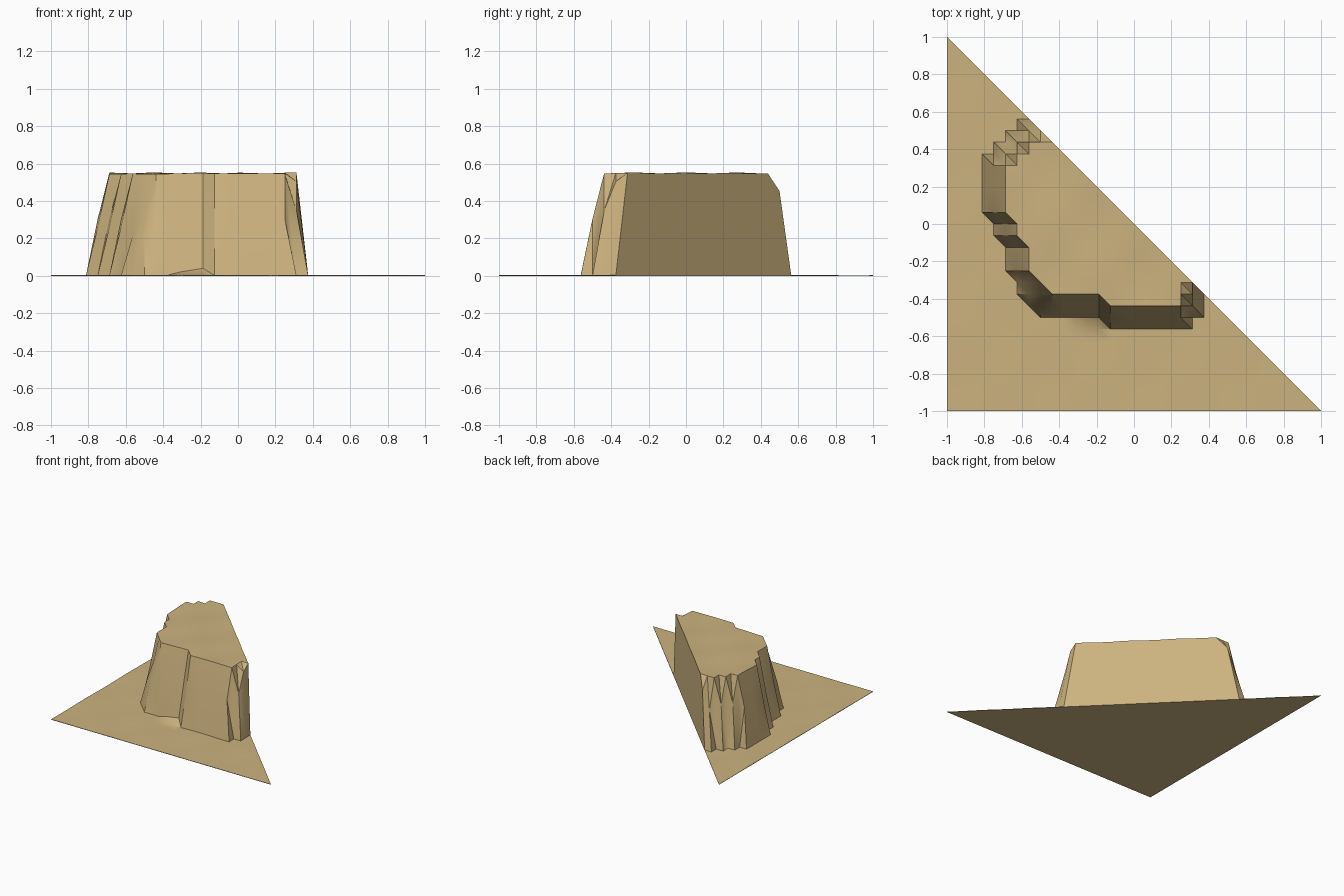
import bpy, bmesh, math
from mathutils import Vector

if "Cube" in bpy.data.objects:
    bpy.data.objects.remove(bpy.data.objects["Cube"])

S = 1 / 16      # grid spacing
N = 32          # cells per side
TOP = 0.547     # plateau height
BASE = 0.003    # plain height

# Foot and rim of the cliff, in grid cells (x, y); both close beyond the cut diagonal
FOOT = [(-9, 9), (-10, 9), (-10, 8), (-11, 8), (-11, 7), (-12, 7), (-12, 6), (-13, 6),
        (-13, 1), (-12, 0), (-12, -1), (-11, -2), (-11, -4), (-10, -5), (-10, -6), (-8, -8),
        (-3, -8), (-2, -9), (5, -9), (5, -8), (6, -8), (6, -6), (12, 12)]
RIM = [(-7.8, 7.8), (-8, 7), (-9, 7), (-10, 6), (-11, 5), (-11, 1), (-10, 1), (-10, -1),
       (-9, -1), (-9, -4), (-8, -4), (-8, -5), (-7, -6), (-2, -6), (-2, -7), (4, -7),
       (5, -6), (5.1, -5.1), (11, 11)]


def signed_distance(p, poly):
    """Distance to the polygon edge, positive inside."""
    best, inside = 1e9, False
    for a, b in zip(poly, poly[1:] + poly[:1]):
        va, vb = Vector(a), Vector(b)
        d = vb - va
        t = max(0, min(1, (p - va).dot(d) / d.length_squared))
        best = min(best, (p - va - d * t).length)
        if (a[1] > p.y) != (b[1] > p.y):
            if p.x < a[0] + (p.y - a[1]) * d.x / d.y:
                inside = not inside
    return best if inside else -best


def height(i, j):
    p = Vector((i, j))
    outer, inner = signed_distance(p, FOOT), signed_distance(p, RIM)
    wave = math.sin(i * 0.8 + 1) * math.cos(j * 0.7)
    if outer <= 1e-4:
        # low scree at the front foot
        if j == -8 and -5 <= i <= -3:
            return 0.02 + 0.01 * (i + 5)
        return BASE + 0.002 * wave
    if inner >= -1e-4:
        edge = 0.045 if i - j > 10 and i >= 5 or i == -8 and j == 8 else 0
        return TOP + 0.005 * wave - edge
    return BASE + (TOP - BASE) * (outer / (outer - inner)) ** 0.85


bm = bmesh.new()
# Terrain surface: half of a square grid, split along the falling diagonals
v = {}
for i in range(-16, 17):
    for j in range(-16, 17):
        if i + j <= 0:
            v[i, j] = bm.verts.new((i * S, j * S, height(i, j)))
for (i, j) in list(v):
    if i + j < 0 and i < 16 and j < 16:
        bm.faces.new((v[i, j], v[i + 1, j], v[i, j + 1]))
        if i + j + 2 <= 0:
            bm.faces.new((v[i + 1, j], v[i + 1, j + 1], v[i, j + 1]))

# Cut side walls and flat underside
rim_edges = [e for e in bm.edges if e.is_boundary]
ext = bmesh.ops.extrude_edge_only(bm, edges=rim_edges)["geom"]
for e in ext:
    if isinstance(e, bmesh.types.BMVert):
        e.co.z = 0
bmesh.ops.holes_fill(bm, edges=[e for e in bm.edges if e.is_boundary], sides=0)
bmesh.ops.recalc_face_normals(bm, faces=bm.faces)

mesh = bpy.data.meshes.new("plateau_terrain")
bm.to_mesh(mesh)
bm.free()
terrain = bpy.data.objects.new("plateau_terrain", mesh)
bpy.context.collection.objects.link(terrain)

sand = bpy.data.materials.new("sand")
sand.diffuse_color = (0.604, 0.448, 0.212, 1)
sand.use_nodes = True
sand.node_tree.nodes["Principled BSDF"].inputs["Base Color"].default_value = sand.diffuse_color
mesh.materials.append(sand)

bpy.context.view_layer.objects.active = terrain
terrain.select_set(True)
bpy.ops.object.shade_smooth_by_angle(angle=math.radians(30))
